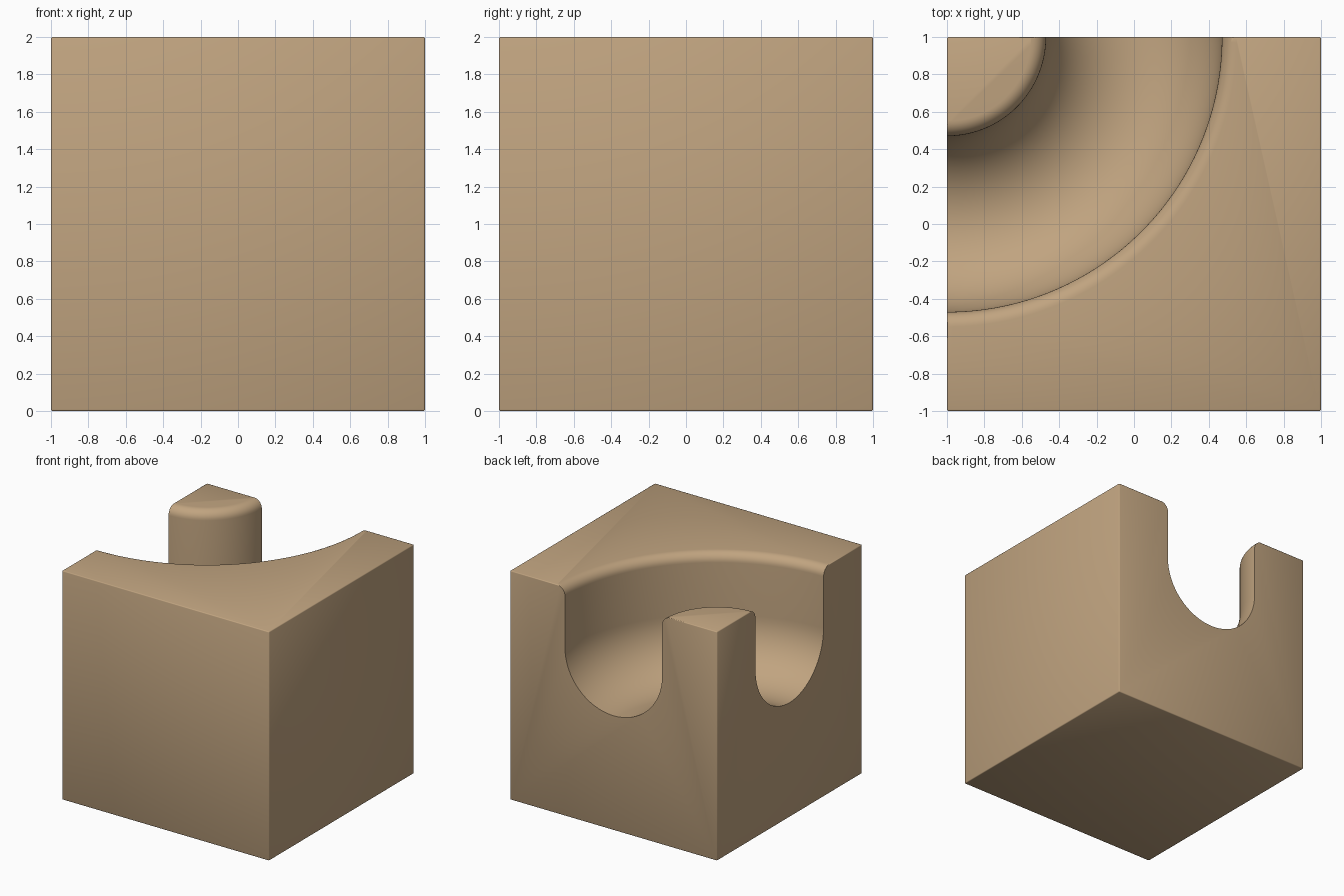
import bpy, bmesh, math

if "Cube" in bpy.data.objects:
    bpy.data.objects.remove(bpy.data.objects["Cube"])

MID, R, FIL = 1.0, 0.47, 0.08    # channel centre radius, half width, rim rounding
Z_TOP, Z_ARC = 2.0, 1.47

clay = bpy.data.materials.new("tan")
clay.diffuse_color = (0.53, 0.37, 0.215, 1)
clay.use_nodes = True
clay.node_tree.nodes["Principled BSDF"].inputs["Base Color"].default_value = clay.diffuse_color

# Block with finely softened edges
bpy.ops.mesh.primitive_cube_add(size=2, location=(0, 0, 1))
block = bpy.context.object
block.name = "channel_block"
block.data.materials.append(clay)
bev = block.modifiers.new("soft_edges", 'BEVEL')
bev.width, bev.segments = 0.008, 2


def arc(r, z, rad, a0, a1, n):
    """Points along an arc in the radius/height plane."""
    return [(r + rad * math.cos(math.radians(a0 + (a1 - a0) * i / n)),
             z + rad * math.sin(math.radians(a0 + (a1 - a0) * i / n)))
            for i in range(n + 1)]


# Round-bottomed channel section with rounded rims
profile = [(MID + R + FIL, 2.2), (MID - R - FIL, 2.2)]
profile += arc(MID - R - FIL, Z_TOP - FIL, FIL, 90, 0, 8)
profile += arc(MID, Z_ARC, R, 180, 360, 32)
profile += arc(MID + R + FIL, Z_TOP - FIL, FIL, 180, 90, 8)

# Channel cutter: section turned around the back left corner
SEG = 160
bm = bmesh.new()
rings = []
for s in range(SEG):
    t = 2 * math.pi * (s + 0.5) / SEG
    rings.append([bm.verts.new((-1 + r * math.cos(t), 1 + r * math.sin(t), z))
                  for r, z in profile])
n = len(profile)
for s in range(SEG):
    a, b = rings[s], rings[(s + 1) % SEG]
    for i in range(n):
        j = (i + 1) % n
        bm.faces.new((a[i], b[i], b[j], a[j]))
bmesh.ops.recalc_face_normals(bm, faces=bm.faces)
mesh = bpy.data.meshes.new("channel_cutter")
bm.to_mesh(mesh)
bm.free()
mesh.materials.append(clay)
cutter = bpy.data.objects.new("channel_cutter", mesh)
bpy.context.collection.objects.link(cutter)
cutter.hide_render = True

# Cut the channel, leaving the corner post
cut = block.modifiers.new("channel", 'BOOLEAN')
cut.operation, cut.solver, cut.object = 'DIFFERENCE', 'EXACT', cutter
for name in ("soft_edges", "channel"):
    bpy.ops.object.modifier_apply(modifier=name)
bpy.data.objects.remove(cutter)
bpy.ops.object.shade_smooth_by_angle(angle=math.radians(50))
